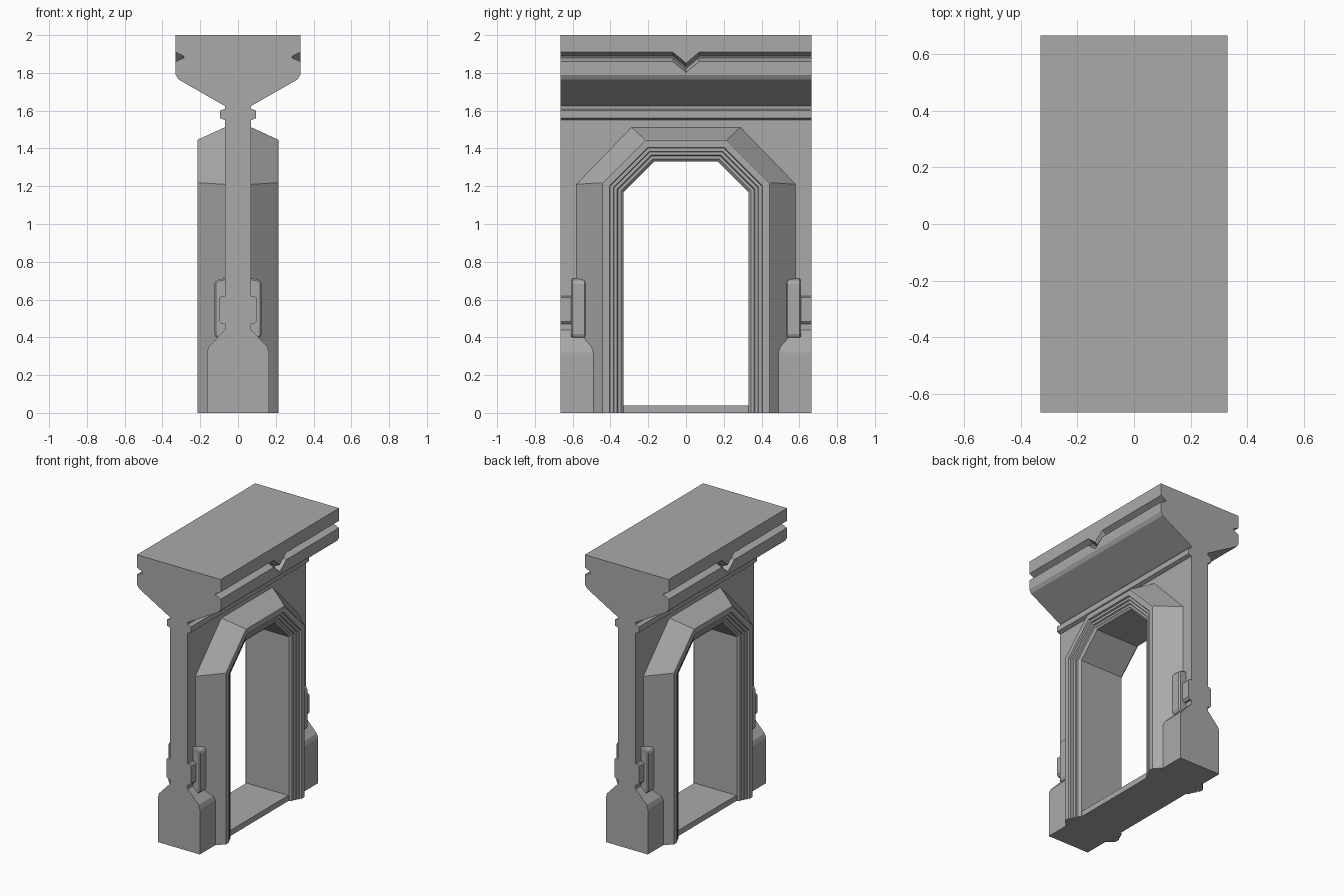
import bpy, bmesh

cube = bpy.data.objects.get("Cube")
if cube:
    bpy.data.objects.remove(cube, do_unlink=True)

stone = bpy.data.materials.new("grey stone")
stone.use_nodes = True
stone.diffuse_color = (0.4, 0.4, 0.4, 1)
stone.node_tree.nodes["Principled BSDF"].inputs["Base Color"].default_value = (0.4, 0.4, 0.4, 1)

HALF = 0.665  # half length along y


def loft(name, sections):
    """Skin equal-length closed sections and cap both ends."""
    bm = bmesh.new()
    rings = [[bm.verts.new(p) for p in s] for s in sections]
    n = len(rings[0])
    for a, b in zip(rings, rings[1:]):
        for i in range(n):
            j = (i + 1) % n
            bm.faces.new((a[i], a[j], b[j], b[i]))
    bm.faces.new(rings[0])
    bm.faces.new(rings[-1])
    bmesh.ops.recalc_face_normals(bm, faces=bm.faces)
    mesh = bpy.data.meshes.new(name)
    bm.to_mesh(mesh)
    bm.free()
    mesh.materials.append(stone)
    obj = bpy.data.objects.new(name, mesh)
    bpy.context.collection.objects.link(obj)
    return obj


def mirrored(half):
    return half + [(-x, z) for x, z in reversed(half)]


def extrude_y(name, profile, y0, y1):
    return loft(name, [[(x, y, z) for x, z in profile] for y in (y0, y1)])


# Wall with flared plinth and a thin string course under the cornice
wall = extrude_y("wall", mirrored([
    (0.165, 0), (0.165, 0.32), (0.155, 0.35), (0.07, 0.44),
    (0.07, 1.55), (0.095, 1.56), (0.095, 1.6), (0.07, 1.61), (0.07, 1.64)]),
    -HALF, HALF)

# Cornice with a groove that dips to a point at the middle
def cornice_section(y, dip):
    half = [(0.07, 1.625), (0.315, 1.765), (0.33, 1.79), (0.33, 1.86 - dip),
            (0.285, 1.88 - dip), (0.29, 1.89 - dip), (0.33, 1.91 - dip), (0.33, 2)]
    return [(x, y, z) for x, z in mirrored(half)]


loft("cornice", [cornice_section(y, d) for y, d in
                 ((-HALF, 0), (-0.07, 0), (0, 0.058), (0.07, 0), (HALF, 0))])


# Doorway outline, offset outwards by d from the clear opening
def arch(d, base=0.0):
    right = [(0.33 + d, base), (0.33 + d, 1.17 + 0.414 * d), (0.17 + 0.414 * d, 1.33 + d)]
    return right + [(-y, z) for y, z in reversed(right)]


cutter = loft("opening_cutter", [[(x, y, z) for y, z in arch(0.03, 0.04)] for x in (-0.5, 0.5)])
cutter.hide_render = True
cutter.hide_viewport = True
cut = wall.modifiers.new("doorway", "BOOLEAN")
cut.operation = "DIFFERENCE"
cut.solver = "EXACT"
cut.object = cutter
bpy.context.view_layer.update()
cut_mesh = bpy.data.meshes.new_from_object(
    wall.evaluated_get(bpy.context.evaluated_depsgraph_get()))
wall.modifiers.clear()
wall.data = cut_mesh
bpy.data.objects.remove(cutter, do_unlink=True)

# Door surround: splayed outside, stepped inside, swept round the arch
outer = [(0.58, 0), (0.58, 1.21), (0.288, 1.512)]
outer += [(-y, z) for y, z in reversed(outer)]
steps = [(0.118, 0.21), (0.112, 0.215), (0.076, 0.215), (0.072, 0.203), (0.055, 0.203),
         (0.051, 0.193), (0.034, 0.193), (0.03, 0.184), (0.015, 0.184), (0, 0.17), (0, 0.07)]
rails = [(outer, 0.07)] + [(arch(d), x) for d, x in steps]
rails += [(path, -x) for path, x in reversed(rails)]
loft("door_surround", [[(x, *path[i]) for path, x in rails] for i in range(6)])

# Brackets beside the surround, with a small block running to the wall end
bracket = [(0.05, 0.395), (0.11, 0.395), (0.125, 0.41), (0.125, 0.69), (0.11, 0.705), (0.05, 0.715)]
block = [(0.05, 0.47), (0.085, 0.47), (0.097, 0.485), (0.097, 0.61), (0.085, 0.62), (0.05, 0.62)]
for sx, side in ((1, "left"), (-1, "right")):
    for sy, end in ((-1, "front"), (1, "back")):
        tall = extrude_y(f"{end}_{side}_bracket", [(sx * x, z) for x, z in bracket],
                         sy * 0.53, sy * 0.608)
        bevel = tall.modifiers.new("soft edges", "BEVEL")
        bevel.width = 0.008
        bevel.segments = 1
        extrude_y(f"{end}_{side}_block", [(sx * x, z) for x, z in block], sy * 0.6, sy * HALF)
